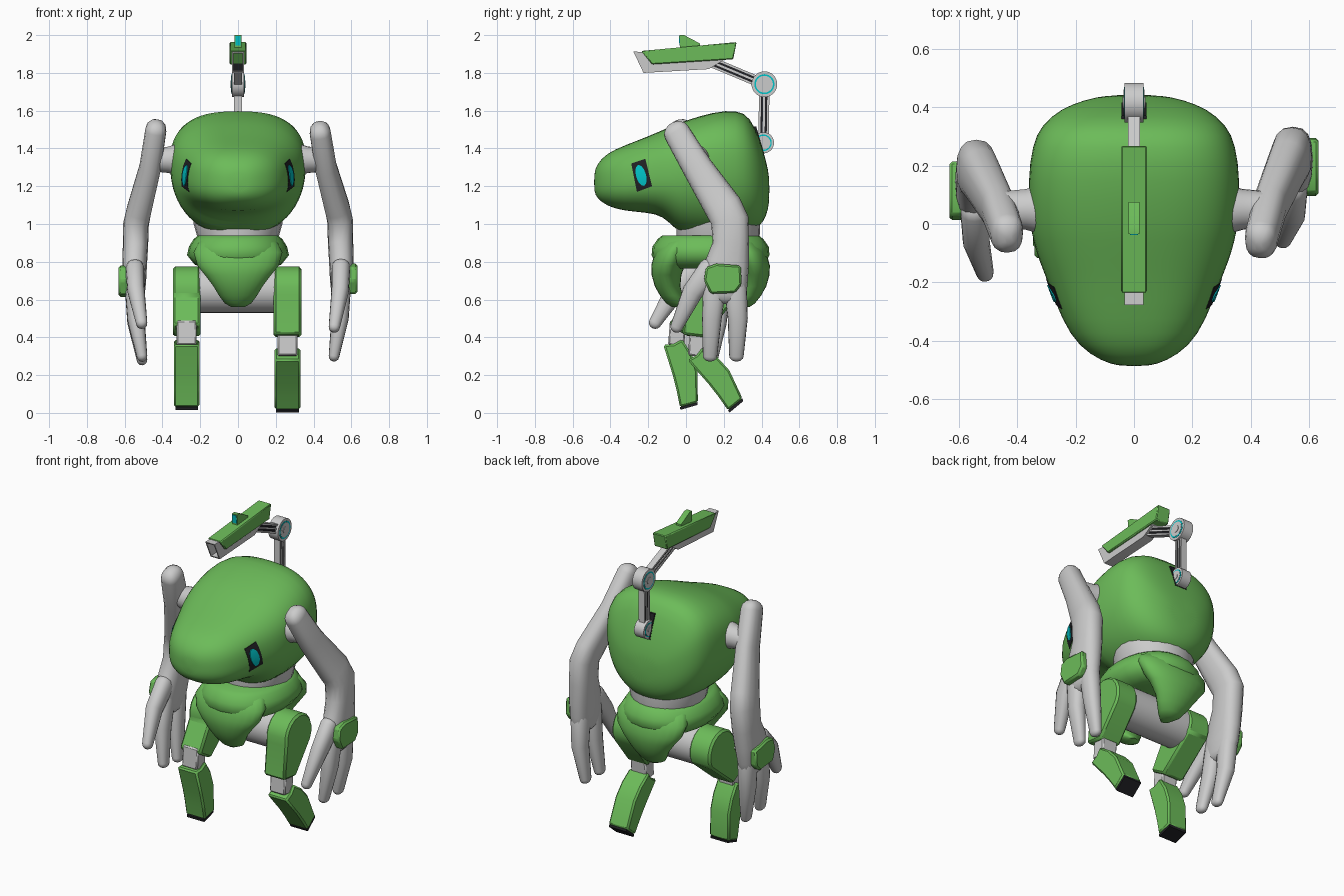
import bpy, bmesh
from math import sin, cos, pi, radians
from mathutils import Vector, Matrix
from mathutils.bvhtree import BVHTree

if "Cube" in bpy.data.objects:
    bpy.data.objects.remove(bpy.data.objects["Cube"])

def material(name, rgb):
    m = bpy.data.materials.new(name)
    m.diffuse_color = (*rgb, 1)
    m.use_nodes = True
    m.node_tree.nodes["Principled BSDF"].inputs["Base Color"].default_value = m.diffuse_color
    return m

GREEN = material("green_shell", (0.15, 0.5, 0.1))
BLACK = material("black_rubber", (0.015, 0.015, 0.018))
CYAN = material("cyan_glow", (0.0, 0.55, 0.58))
X, Y, Z = Vector((1, 0, 0)), Vector((0, 1, 0)), Vector((0, 0, 1))

def finish(name, bm, mat=None, bevel=0, subsurf=0, angle=40):
    bmesh.ops.recalc_face_normals(bm, faces=bm.faces)
    me = bpy.data.meshes.new(name)
    bm.to_mesh(me)
    bm.free()
    ob = bpy.data.objects.new(name, me)
    bpy.context.collection.objects.link(ob)
    if mat:
        me.materials.append(mat)
    if bevel:
        b = ob.modifiers.new("bevel", 'BEVEL')
        b.width, b.segments = bevel, 1
    if subsurf:
        s = ob.modifiers.new("subsurf", 'SUBSURF')
        s.levels = s.render_levels = subsurf
    bpy.context.view_layer.objects.active = ob
    ob.select_set(True)
    bpy.ops.object.shade_smooth_by_angle(angle=radians(angle))
    ob.select_set(False)
    return ob

def ring(c, u, v, a, up, down=None, n=2.0, n_low=None, count=24):
    """Superellipse ring; upper and lower halves may differ."""
    pts = []
    for i in range(count):
        t = 2 * pi * i / count
        p, q = cos(t), sin(t)
        e = 2 / (n_low if n_low and q < 0 else n)
        p = abs(p) ** e * (1 if p > 0 else -1)
        q = abs(q) ** e * (1 if q > 0 else -1)
        pts.append(c + u * a * p + v * q * (up if q > 0 or down is None else down))
    return pts

def loft(name, rings, mat=None, **kw):
    bm = bmesh.new()
    vs = [[bm.verts.new(p) for p in r] for r in rings]
    n = len(vs[0])
    for r, s in zip(vs, vs[1:]):
        for i in range(n):
            bm.faces.new((r[i], r[(i + 1) % n], s[(i + 1) % n], s[i]))
    bm.faces.new(vs[0])
    bm.faces.new(vs[-1])
    return finish(name, bm, mat, **kw)

def tube(name, sections, mat=None, n=2.3):
    """Round-ended limb through (x, y, z, half width in x, half depth)."""
    P = [Vector(s[:3]) for s in sections]
    rings, last = [], len(P) - 1
    for i, (c, s) in enumerate(zip(P, sections)):
        t = (P[min(i + 1, last)] - P[max(i - 1, 0)]).normalized()
        u = (X - t * X.dot(t)).normalized()
        v = t.cross(u)
        caps = [(0, 1)]
        if i == 0:
            caps = [(-0.97, .25), (-.8, .6), (-.45, .9), (0, 1)]
        if i == last:
            caps = [(0, 1), (.45, .9), (.8, .6), (.97, .25)]
        for off, k in caps:
            rings.append(ring(c + t * off * s[3], u, v, s[3] * k, s[4] * k, n=n, count=16))
    return loft(name, rings, mat)

def prism(name, profile, x0, x1, mat=None, bevel=0, angle=30):
    return loft(name, [[Vector((x, y, z)) for y, z in profile] for x in (x0, x1)],
                mat, bevel=bevel, angle=angle)

def disc(name, y, z, r, x0, x1, mat=None):
    return loft(name, [ring(Vector((x, y, z)), Y, Z, r, r, count=32) for x in (x0, x1)], mat)

def beam(name, p, q, w, hx, mat=None, shift=0):
    p, q = Vector(p), Vector(q)
    d = (q - p).normalized()
    nrm = Vector((-d.y, d.x))
    p, q, h = p + nrm * shift, q + nrm * shift, nrm * w / 2
    return prism(name, [p + h, q + h, q - h, p - h], -hx, hx, mat)

# hull: y, top, bottom, half width, height of widest point
hull_rows = [(-.487, 1.27, 1.17, .05, 1.22), (-.47, 1.32, 1.135, .11, 1.22), (-.42, 1.375, 1.095, .19, 1.22),
             (-.33, 1.415, 1.068, .247, 1.23), (-.2, 1.465, 1.06, .295, 1.25), (-.12, 1.50, 1.04, .328, 1.26),
             (-.06, 1.525, .975, .345, 1.27), (.0, 1.55, .935, .358, 1.29), (.15, 1.595, .925, .365, 1.33),
             (.27, 1.605, .935, .35, 1.33), (.34, 1.57, .955, .318, 1.31), (.395, 1.44, .99, .25, 1.26),
             (.425, 1.33, 1.04, .17, 1.22), (.442, 1.25, 1.11, .09, 1.19)]
hull = loft("hull", [ring(Vector((0, y, m)), X, Z, w, t - m, m - b, n=2.6, n_low=2.15 if y > -.1 else 2.4, count=32)
                     for y, t, b, w, m in hull_rows], GREEN, subsurf=1, angle=80)

# eyes laid on the hull surface
tree = BVHTree.FromObject(hull, bpy.context.evaluated_depsgraph_get())

def decal(name, outline, side, lift, mat):
    c = sum((Vector(p) for p in outline), Vector((0, 0))) / len(outline)
    bm = bmesh.new()
    rows = []
    for k in (.02, .35, .7, 1, 1.0):
        row = []
        for p in outline:
            q = c.lerp(Vector(p), k)
            hit = tree.ray_cast(Vector((side, q.x, q.y)), X * -side)[0]
            x = hit.x + side * (lift if len(rows) < 4 else -.02)
            row.append(bm.verts.new((x, q.x, q.y)))
        rows.append(row)
    n = len(outline)
    bm.faces.new(rows[0])
    for r, s in zip(rows, rows[1:]):
        for i in range(n):
            bm.faces.new((r[i], r[(i + 1) % n], s[(i + 1) % n], s[i]))
    return finish(name, bm, mat)

corners = [Vector(p) for p in ((-.29, 1.32), (-.215, 1.345), (-.18, 1.2), (-.26, 1.17))]
frame = [corners[i].lerp(corners[(i + 1) % 4], k / 4) for i in range(4) for k in range(4)]
iris = [(-.238 + .027 * cos(t) - .012 * sin(t), 1.257 + .055 * sin(t))
        for t in (2 * pi * i / 20 for i in range(20))]
for side, tag in ((1, "right"), (-1, "left")):
    decal("eye_frame_" + tag, frame, side, .003, BLACK)
    decal("eye_" + tag, iris, side, .007, CYAN)

# waist and pelvis
loft("waist", [ring(Vector((0, .17, z)), X, Y, a, b) for z, a, b in
               ((.85, .19, .21), (.93, .215, .22), (1.0, .235, .222), (1.08, .24, .22))])
loft("pelvis_band", [ring(Vector((0, .13, z)), X, Y, a, b, n=2.2) for z, a, b in
                     ((.765, .17, .24), (.785, .23, .285), (.835, .27, .312), (.88, .26, .308),
                      (.92, .235, .28), (.94, .21, .255))], GREEN, angle=70)
flap_rows = [(.93, .17, -.09), (.90, .21, -.13), (.85, .235, -.165), (.78, .215, -.184), (.73, .175, -.182),
             (.67, .13, -.165), (.62, .10, -.137), (.58, .07, -.105), (.56, .035, -.075)]
for tag, sign in (("front", 1), ("rear", -1)):
    rows = []
    for z, w, y in flap_rows:
        d = .035 + .25 * w
        yc = y + d
        rows.append(ring(Vector((0, yc if sign > 0 else .26 - yc, z)), X, Y, w, d))
    loft("pelvis_flap_" + tag, rows, GREEN, angle=70)
disc("hip_axle", .13, .65, .12, -.24, .24)

# legs: thigh wraps the hip, then knee, shin and foot pad
hip_arc = [(.13 + .13 * cos(radians(a)), .645 + .13 * sin(radians(a))) for a in range(-30, 191, 20)]
legs = {"left": (-.272, [(-.09, .465), (.02, .40)], (-.05, .42), 0),
        "right": (.262, [(-.02, .415), (.10, .40)], (.055, .365), 1)}
shin = [(-.12, .36), (-.065, .365), (-.02, .39), (.03, .31), (.06, .22), (.063, .055), (-.032, .03),
        (-.05, .12), (-.07, .2)]
pad = [(.0625, .056), (.061, .042), (-.03, .016), (-.032, .031)]
for tag, (x, knee_end, (ky, kz), swung) in legs.items():
    prism("thigh_" + tag, hip_arc + knee_end, x - .073, x + .073, GREEN, .012)
    prism("knee_" + tag, [(ky - .045, kz - .06), (ky - .035, kz + .07), (ky + .05, kz + .06), (ky + .04, kz - .07)],
          x - .053, x + .053, None, .008)
    def place(p):
        if not swung:
            return p
        v = Matrix.Rotation(radians(24), 2) @ (Vector(p) - Vector((-.06, .38)))
        return v + Vector((.055, .322))
    prism("shin_" + tag, [place(p) for p in shin], x - .068, x + .068, GREEN, .01)
    prism("foot_pad_" + tag, [place(p) for p in pad], x - .06, x + .06, BLACK)

# right arm
arm = [
    tube("upper_arm", [(.435, -.05, 1.485, .056, .07), (.465, .06, 1.30, .058, .08),
                       (.525, .2, 1.085, .066, .1), (.54, .232, 1.02, .068, .1),
                       (.543, .237, .90, .067, .096), (.547, .22, .80, .065, .114),
                       (.549, .205, .70, .062, .122), (.545, .205, .625, .05, .115)], n=2.5),
    tube("inner_finger", [(.547, .152, .68, .052, .062), (.54, .137, .5, .046, .052), (.508, .127, .3, .028, .038)]),
    tube("outer_finger", [(.547, .26, .68, .052, .062), (.54, .274, .5, .046, .053), (.508, .267, .3, .028, .038)]),
    tube("thumb", [(.545, .13, .76, .05, .065), (.54, .035, .64, .046, .055), (.51, -.05, .455, .03, .033)]),
    prism("hand_guard", [(.105, .77), (.16, .79), (.29, .78), (.295, .68), (.26, .635), (.13, .63), (.095, .70)],
          .58, .632, GREEN, .01),
    loft("shoulder", [ring(Vector((x, .05, 1.34)), Y, Z, r, r) for x, r in
                      ((.28, .085), (.345, .078), (.37, .07), (.45, .062))]),
]
# left arm: mirrored and swung slightly forward about the shoulder
pivot = Matrix.Translation((0, .05, 1.34))
swing = pivot @ Matrix.Rotation(radians(-7.5), 4, 'X') @ pivot.inverted() @ Matrix.Scale(-1, 4, X)
for ob in arm:
    other = ob.copy()
    other.data = ob.data.copy()
    other.data.transform(swing)
    other.data.flip_normals()
    other.name = ob.name + "_left"
    ob.name += "_right"
    bpy.context.collection.objects.link(other)

# folding boom on the back
low, high, end = (.41, 1.43), (.415, 1.74), (.14, 1.855)
prism("boom_slot", [(.3, 1.515), (.372, 1.515), (.415, 1.37), (.3, 1.37)], -.042, .042, BLACK)
for tag, p, q in (("lower", low, high), ("upper", high, end)):
    beam("boom_core_" + tag, p, q, .04, .014, BLACK)
    for i, s in enumerate((-.022, 0, .022)):
        beam(f"boom_rail_{tag}_{i}", p, q, .011, .02, None, s)
for tag, (y, z), r in (("lower", low, .056), ("upper", high, .068)):
    disc("boom_joint_" + tag, y, z, r, -.033, .033)
    disc("boom_ring_" + tag, y, z, r * .78, -.0345, .0345, CYAN)
    disc("boom_hub_" + tag, y, z, r * .66, -.036, .036)
    disc("boom_bolt_" + tag, y, z, r * .3, -.039, .039)

# emitter at the end of the boom: open-fronted barrel under a green shell
barrel = [(-.278, 1.912), (-.225, 1.80), (.12, 1.82), (.22, 1.88), (.2, 1.91)]
prism("barrel_side_right", barrel, .025, .032)
prism("barrel_side_left", barrel, -.032, -.025)
prism("barrel_floor", [(-.229, 1.808), (-.225, 1.80), (.12, 1.82), (.22, 1.88), (.12, 1.83)], -.025, .025)
prism("barrel_roof", [(-.278, 1.912), (-.274, 1.904), (.2, 1.9), (.2, 1.91)], -.025, .025)
prism("barrel_core", [(-.2, 1.904), (-.17, 1.81), (.12, 1.83), (.2, 1.9)], -.025, .025, BLACK)
prism("emitter_shell", [(-.18, 1.845), (-.237, 1.916), (.268, 1.963), (.25, 1.872)], -.045, .045, GREEN, .005)
prism("emitter_sight", [(-.03, 1.92), (-.034, 2.0), (-.01, 2.0), (.075, 1.955), (.075, 1.93)], -.018, .018, GREEN)
prism("sight_lens", [(-.035, 1.945), (-.038, 1.995), (-.03, 1.995), (-.03, 1.945)], -.014, .014, CYAN)
